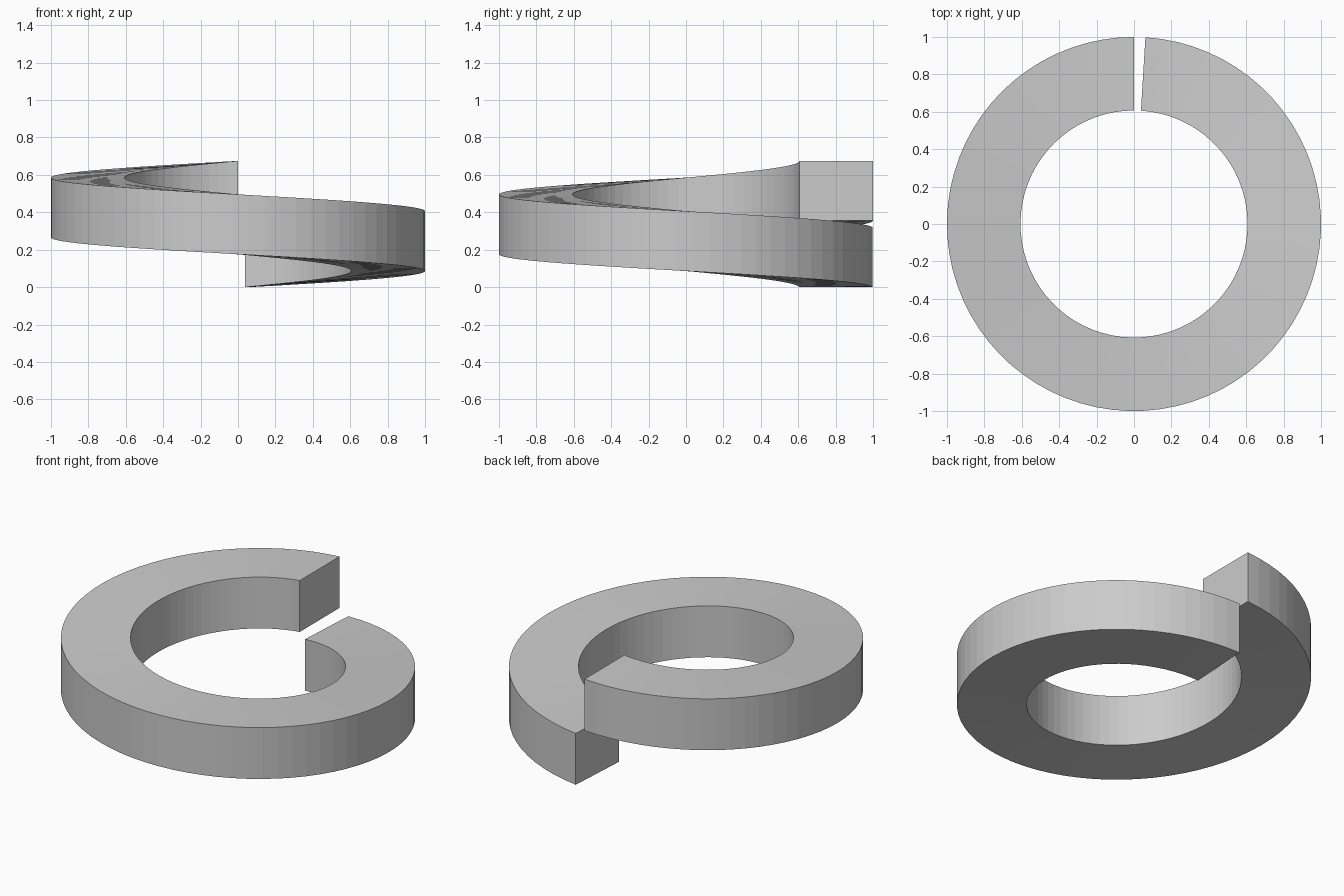
import bpy
import bmesh
import math
from mathutils import Matrix

cube = bpy.data.objects.get("Cube")
if cube:
    bpy.data.objects.remove(cube, do_unlink=True)

OUTER, INNER = 1.0, 0.607
THICK, RISE = 0.32, 0.355
SEGMENTS = 72
GAP = math.radians(3.5)
SWEEP = 2 * math.pi - GAP

# Steel grey
steel = bpy.data.materials.new("steel_grey")
steel.use_nodes = True
grey = (0.6, 0.6, 0.6, 1)
steel.diffuse_color = grey
steel.node_tree.nodes["Principled BSDF"].inputs["Base Color"].default_value = grey

# Rectangular section at the low end, swept clockwise up one turn of a helix
bm = bmesh.new()
section = [(INNER, 0), (OUTER, 0), (OUTER, THICK), (INNER, THICK)]
start = math.pi / 2 - GAP
rings = []
for i in range(SEGMENTS + 1):
    t = i / SEGMENTS
    turn = Matrix.Translation((0, 0, RISE * t)) @ Matrix.Rotation(start - SWEEP * t, 4, "Z")
    rings.append([bm.verts.new(turn @ Matrix.Translation((r, 0, z)).translation)
                  for r, z in section])
for a, b in zip(rings, rings[1:]):
    for k in range(4):
        n = (k + 1) % 4
        bm.faces.new((a[k], a[n], b[n], b[k]))

# Flat cut ends
bm.faces.new(rings[0])
bm.faces.new(rings[-1])
bmesh.ops.recalc_face_normals(bm, faces=bm.faces)

mesh = bpy.data.meshes.new("split_washer")
bm.to_mesh(mesh)
bm.free()
mesh.materials.append(steel)
washer = bpy.data.objects.new("split_washer", mesh)
bpy.context.collection.objects.link(washer)
